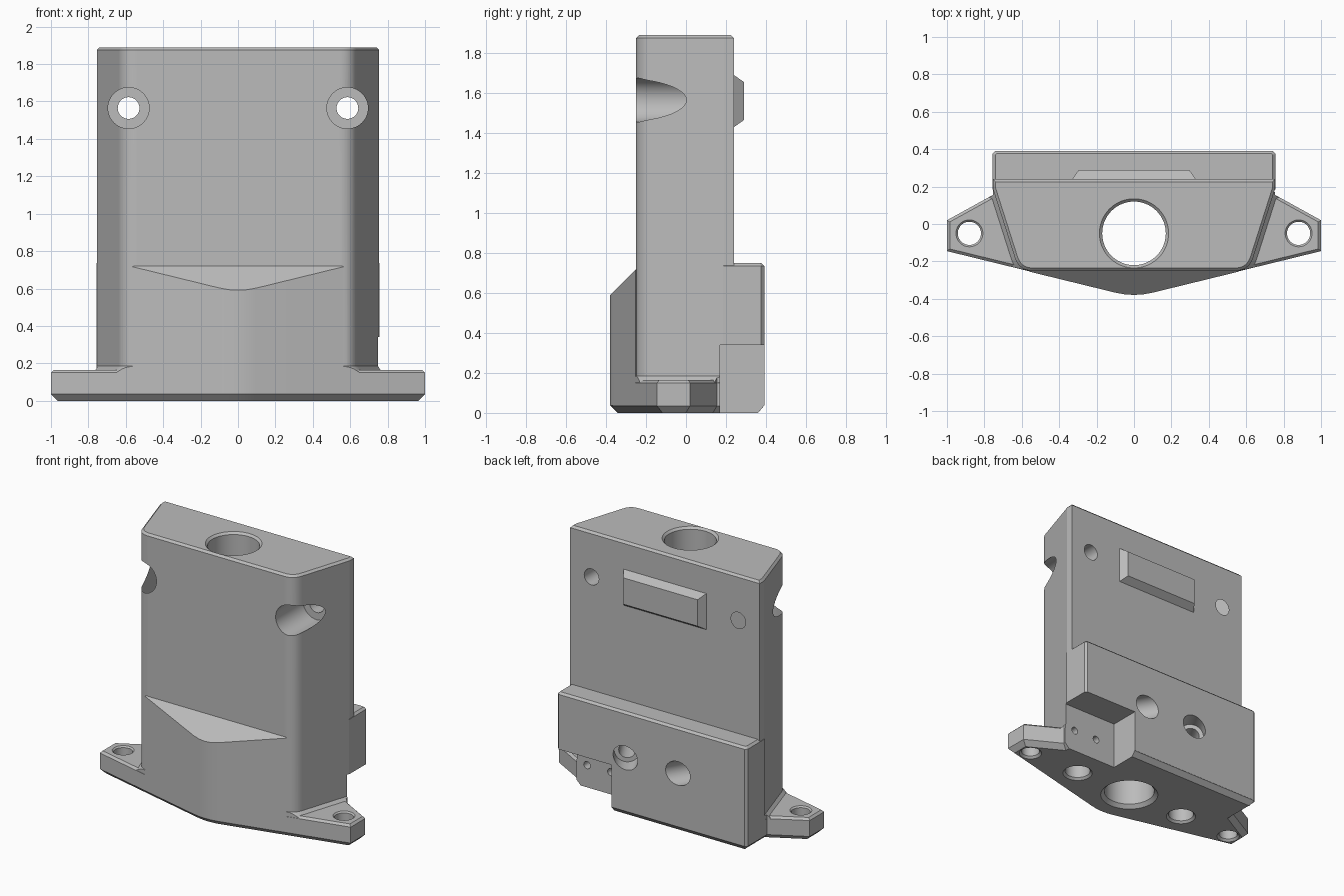
import bpy, bmesh, math
from mathutils import Vector

old = bpy.data.objects.get("Cube")
if old:
    bpy.data.objects.remove(old)

grey = bpy.data.materials.new("plain_grey")
grey.use_nodes = True
colour = (0.5, 0.5, 0.5, 1)
grey.diffuse_color = colour
grey.node_tree.nodes["Principled BSDF"].inputs["Base Color"].default_value = colour


def finish(bm, name):
    bmesh.ops.recalc_face_normals(bm, faces=bm.faces)
    mesh = bpy.data.meshes.new(name)
    bm.to_mesh(mesh)
    bm.free()
    mesh.materials.append(grey)
    obj = bpy.data.objects.new(name, mesh)
    bpy.context.scene.collection.objects.link(obj)
    return obj


def skin(name, rings):
    """Join equal rings of points into a closed solid."""
    bm = bmesh.new()
    rows = [[bm.verts.new(p) for p in ring] for ring in rings]
    n = len(rows[0])
    for a, b in zip(rows, rows[1:]):
        for i in range(n):
            j = (i + 1) % n
            bm.faces.new((a[i], a[j], b[j], b[i]))
    bm.faces.new(rows[0][::-1])
    bm.faces.new(rows[-1])
    return finish(bm, name)


def inset(points, d):
    """Mitred inward offset of a counter-clockwise outline."""
    pts = [Vector(p) for p in points]
    out = []
    for i, p in enumerate(pts):
        e1 = (p - pts[i - 1]).normalized()
        e2 = (pts[(i + 1) % len(pts)] - p).normalized()
        n1, n2 = Vector((-e1.y, e1.x)), Vector((-e2.y, e2.x))
        out.append(p + (n1 + n2) * d / (1 + n1.dot(n2)))
    return out


def prism(name, outline, layers):
    return skin(name, [[(p.x, p.y, z) for p in inset(outline, d)] for z, d in layers])


def bore(name, start, direction, steps, sides=48):
    """Round cutter with (distance, radius) steps along a direction."""
    start, axis = Vector(start), Vector(direction).normalized()
    u = axis.orthogonal().normalized()
    v = axis.cross(u)
    angles = [math.tau * i / sides for i in range(sides)]
    return skin(name, [[start + axis * t + (u * math.cos(a) + v * math.sin(a)) * r
                        for a in angles] for t, r in steps])


def volume(mesh):
    bm = bmesh.new()
    bm.from_mesh(mesh)
    result = bm.calc_volume()
    bm.free()
    return result


def combine(target, tool, operation):
    """Boolean that accepts the first solver with a plausible volume."""
    a, b = volume(target.data), volume(tool.data)
    low, high = {'UNION': (a, a + b), 'DIFFERENCE': (a - b, a),
                 'INTERSECT': (0, min(a, b))}[operation]
    mod = target.modifiers.new("combine", 'BOOLEAN')
    mod.operation, mod.object = operation, tool
    for solver in ('EXACT', 'MANIFOLD', 'FLOAT'):
        mod.solver = solver
        graph = bpy.context.evaluated_depsgraph_get()
        mesh = bpy.data.meshes.new_from_object(target.evaluated_get(graph))
        if low + 1e-6 < volume(mesh) < high - 1e-6:
            target.data = mesh
            break
    target.modifiers.clear()
    bpy.data.objects.remove(tool)


def bend(a, b, c, n):
    """Points along a rounded corner."""
    a, b, c = Vector(a), Vector(b), Vector(c)
    return [tuple(a * (1 - t) ** 2 + b * 2 * t * (1 - t) + c * t * t)
            for t in (i / n for i in range(n + 1))]


def mirrored(half):
    """Outline from its right half, listed front to back."""
    return half + [(-x, y) for x, y in reversed(half)]


# Outlines
apex = bend((-0.1, -0.3655), (0, -0.39), (0.1, -0.3655), 4)
nose = apex[3:]
corner = bend((0.54, -0.25), (0.614, -0.25), (0.637, -0.18), 9)
body_line = mirrored(corner + [(0.755, 0.19), (0.755, 0.24)])
block_back = [(0.755, 0.375), (0.74, 0.39)]
base_line = [(0, apex[2][1])] + mirrored(
    nose + [(1, -0.145), (1, 0.02), (0.755, 0.155)] + block_back)
prow_line = [(0, apex[2][1])] + mirrored(nose + [(0.56, -0.253), (0.5, -0.2)])
block_line = mirrored([(0.755, 0.187)] + block_back)
lip = -0.0015

# Base plate with mounting ears
housing = prism("housing", base_line,
                [(0, 0.035), (0.035, 0), (0.15, 0), (0.165, 0.015)])

# Rear block
combine(housing, prism("rear_block", block_line,
                       [(0.036, lip), (0.735, lip), (0.75, 0.014)]), 'UNION')

# Sloped bead where the body meets the ears
collar = prism("collar", inset(body_line, -0.035), [(0.1, 0), (0.15, 0), (0.187, 0.037)])
combine(collar, prism("collar_limit", base_line, [(0.02, 0.001), (0.3, 0.001)]), 'INTERSECT')
combine(housing, collar, 'UNION')

# Tall body
combine(housing, prism("body", body_line, [(0.06, 0), (1.875, 0), (1.89, 0.015)]), 'UNION')

# Pointed prow with a sloping top
prow = prism("prow", prow_line, [(0.036, lip), (0.5, lip)])
for v in prow.data.vertices:
    if v.co.z > 0.3:
        v.co.z = v.co.y + 0.97
combine(housing, prow, 'UNION')

# Raised pad on the back
pad_line = [(-0.33, 1.43), (0.33, 1.43), (0.33, 1.69), (-0.33, 1.69)]
pad = skin("pad", [[(p.x, y, p.y) for p in inset(pad_line, d)]
                   for y, d in ((0.2, 0), (0.24, 0), (0.29, 0.035))])
combine(housing, pad, 'UNION')

# Corner notch at the lower back
notch_line = [(0.32, 0.17), (1.2, 0.17), (1.2, 0.6), (0.32, 0.6)]
combine(housing, prism("notch", notch_line, [(-0.1, 0), (0.34, 0)]), 'DIFFERENCE')

# Bores
up, back = (0, 0, 1), (0, 1, 0)
cutters = [bore("main_bore", (0, -0.05, 0), up,
                [(-0.05, 0.245), (0.025, 0.17), (1.875, 0.17), (1.92, 0.215)], 64)]
for s in (-1, 1):
    cutters += [
        bore("ear_hole", (0.88 * s, -0.05, 0), up,
             [(-0.05, 0.125), (0.015, 0.062), (0.155, 0.062), (0.2, 0.107)]),
        bore("rod_hole", (0.46 * s, -0.05, 0), up,
             [(-0.05, 0.15), (0.015, 0.085), (0.6, 0.085)]),
        bore("screw_hole", (0.585 * s, -0.4, 1.565), back,
             [(0, 0.11), (0.46, 0.11), (0.46, 0.058), (0.8, 0.058)]),
        bore("slanted_hole", (0.21 * s, 0.39, 0.42), (0.25 * s, -0.44, 0),
             [(-0.1, 0.085), (0.12, 0.085), (0.12, 0.055), (0.48, 0.055)]),
        bore("pin_hole", (0.575 + 0.095 * s, 0.25, 0.16), (0, -1, 0),
             [(0, 0.026), (0.2, 0.026)], 24),
    ]
for cutter in cutters:
    combine(housing, cutter, 'DIFFERENCE')

# Shading
bpy.ops.object.select_all(action='DESELECT')
housing.select_set(True)
bpy.context.view_layer.objects.active = housing
bpy.ops.object.shade_smooth_by_angle(angle=math.radians(14))
weighted = housing.modifiers.new("even_normals", 'WEIGHTED_NORMAL')
weighted.keep_sharp = True
